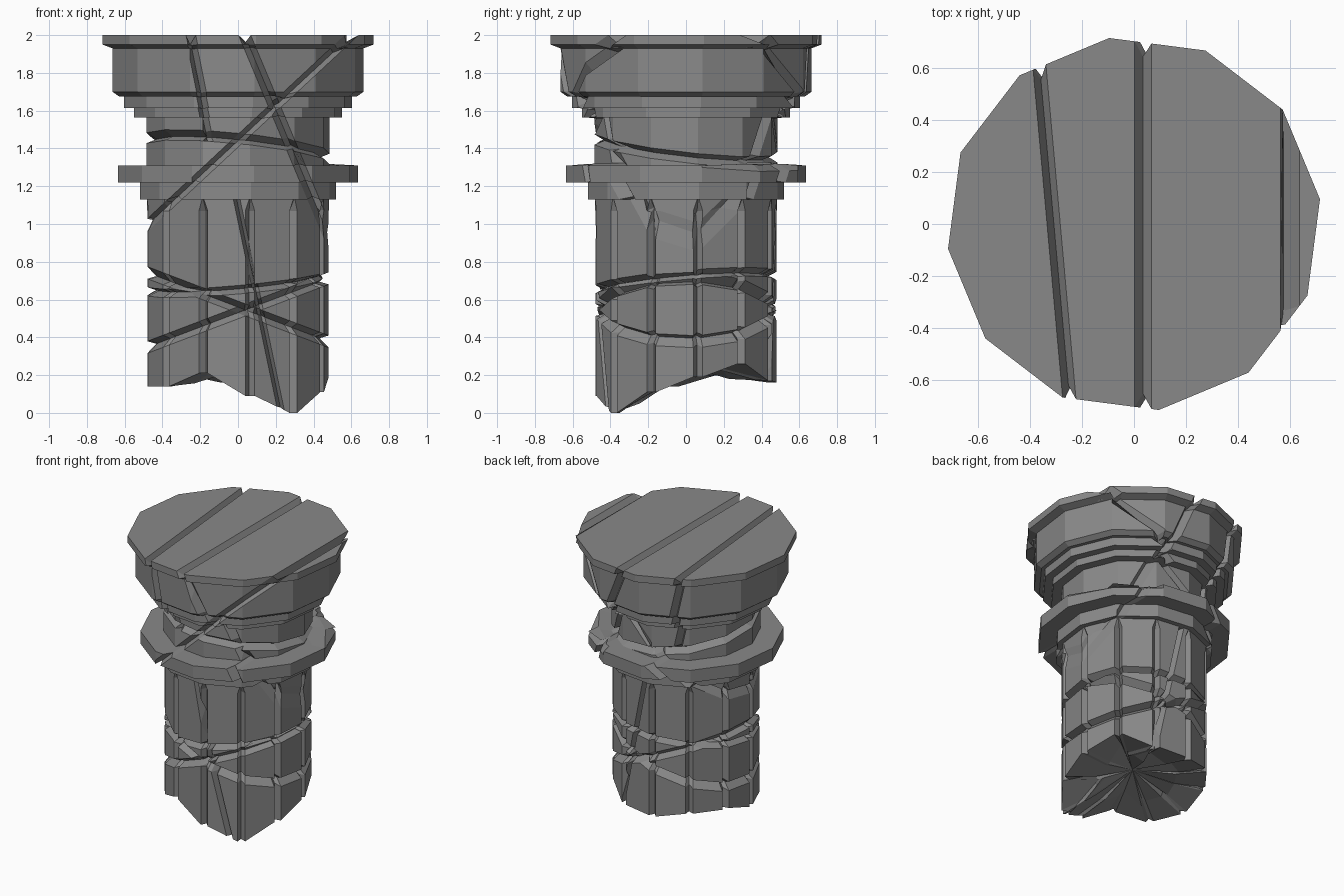
import bpy, bmesh, math, random
from mathutils import Vector

random.seed(4)
if "Cube" in bpy.data.objects:
    bpy.data.objects.remove(bpy.data.objects["Cube"], do_unlink=True)

SIDES = 12
TURN = math.radians(7.6)

stone = bpy.data.materials.new("grey stone")
stone.use_nodes = True
stone.diffuse_color = (0.25, 0.25, 0.25, 1)
stone.node_tree.nodes["Principled BSDF"].inputs["Base Color"].default_value = (0.25, 0.25, 0.25, 1)


def corner(i, r):
    a = TURN + math.tau * i / SIDES
    return Vector((r * math.cos(a), r * math.sin(a), 0))


def bridge(bm, low, high):
    n = len(low)
    for i in range(n):
        j = (i + 1) % n
        bm.faces.new((low[i], low[j], high[j], high[i]))


def crack(bm, point, normal, width, depth=0.055, above=None):
    """Score a V groove where a plane meets the surface."""
    point, normal = Vector(point), Vector(normal).normalized()
    for offset in (-width / 2, width / 2, 0):
        faces = [f for f in bm.faces if above is None or f.calc_center_median().z > above]
        geom = set(faces)
        for f in faces:
            geom.update(f.edges)
            geom.update(f.verts)
        cut = bmesh.ops.bisect_plane(bm, geom=list(geom), dist=1e-4,
                                     plane_co=point + normal * offset, plane_no=normal)
    for v in cut["geom_cut"]:
        if isinstance(v, bmesh.types.BMVert):
            inward = Vector((-v.co.x, -v.co.y, 0))
            if inward.length < 0.25:
                continue
            inward.normalize()
            on_top = v.co.z > 1.99
            v.co += (inward - normal * inward.dot(normal)) * depth
            if on_top:
                v.co.z -= 0.045


def finish(bm, name):
    bmesh.ops.recalc_face_normals(bm, faces=bm.faces)
    mesh = bpy.data.meshes.new(name)
    bm.to_mesh(mesh)
    bm.free()
    mesh.materials.append(stone)
    obj = bpy.data.objects.new(name, mesh)
    bpy.context.collection.objects.link(obj)


# Cracks that run through both parts
steep = ((0.035, 0, 2), (1.05, 0, 0.44), 0.06)
diagonal = ((0.01, 0, 1.45), (-0.93, 0, 1), 0.05)

# Capital: stepped twelve-sided profile with the collar ring
profile = [(1.13, .52), (1.22, .52), (1.22, .635), (1.31, .635), (1.31, .485),
           (1.565, .485), (1.565, .55), (1.615, .55), (1.615, .605), (1.675, .605),
           (1.675, .63), (1.70, .665), (1.93, .665), (1.95, .718), (2, .718)]
bm = bmesh.new()
rows = [[bm.verts.new(corner(i, r * 1.008) + Vector((0, 0, z))) for i in range(SIDES)]
        for z, r in profile]
for low, high in zip(rows, rows[1:]):
    bridge(bm, low, high)
bm.faces.new(rows[0])
bm.faces.new(rows[-1])
crack(bm, (0, 0, 1.40), (0.10, 0.11, 1), 0.055)
crack(bm, *diagonal)
crack(bm, *steep)
crack(bm, (-0.31, 0, 2), (1, 0.09, 0.2), 0.05, above=1.44)
finish(bm, "capital")

# Shaft: twelve flat sides with a pointed flute at every corner
break_heights = [.19, .26, .17, .16, .2, .2, .14, .14, .21, .09, .0, .11]
RADIUS = 0.488


def shaft_row(bm, heights, half, depth):
    row = []
    for i in range(SIDES):
        c = corner(i, RADIUS)
        up = Vector((0, 0, heights[i]))
        before = (corner(i - 1, RADIUS) - c).normalized() * half
        after = (corner(i + 1, RADIUS) - c).normalized() * half
        for p in (c + before, c - c.normalized() * depth, c + after):
            row.append(bm.verts.new(p + up))
    return row


bm = bmesh.new()
bottom = shaft_row(bm, break_heights, 0.026, 0.045)
shoulder = shaft_row(bm, [1.07] * SIDES, 0.026, 0.045)
top = shaft_row(bm, [1.135] * SIDES, 0.004, 0.001)
bridge(bm, bottom, shoulder)
bridge(bm, shoulder, top)
bm.faces.new(top)

# Jagged broken underside
inner = []
for v in bottom:
    k = random.uniform(0.5, 0.65)
    z = 0.6 * v.co.z + 0.1 + random.uniform(-0.03, 0.04)
    inner.append(bm.verts.new((v.co.x * k, v.co.y * k, z)))
bridge(bm, inner, bottom)
middle = bm.verts.new((0.03, 0.02, 0.24))
for i, v in enumerate(inner):
    bm.faces.new((v, middle, inner[(i + 1) % len(inner)]))

crack(bm, *steep)
crack(bm, *diagonal)
crack(bm, (0, 0, 0.56), (0.38, 0, 1), 0.06)
crack(bm, (0, 0, 0.53), (-0.38, 0, 1), 0.06)
crack(bm, (0, 0, 0.69), (-0.09, -0.08, 1), 0.045)
crack(bm, (0.115, 0, 0.55), (1, 0, 0.21), 0.035)
finish(bm, "shaft")
